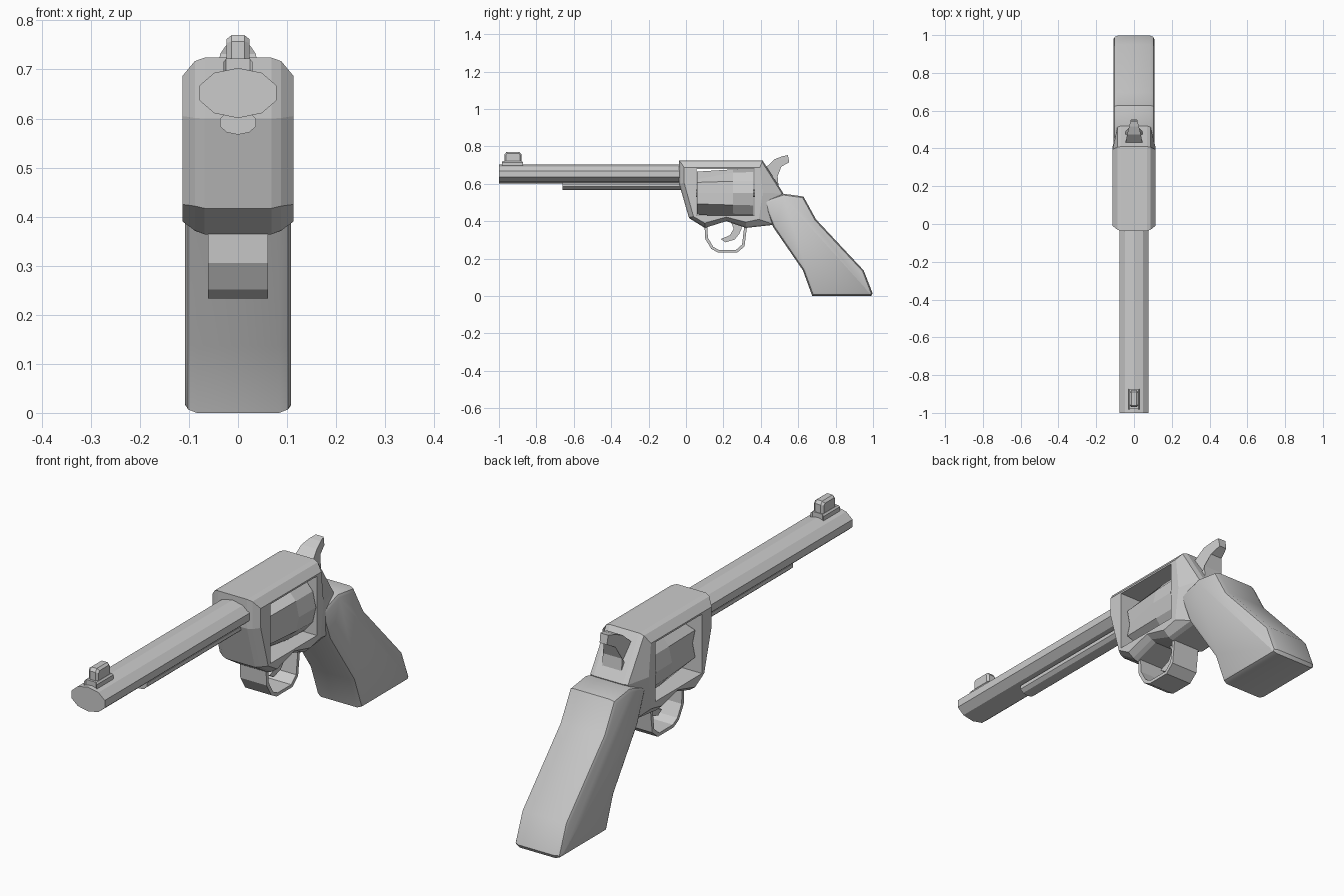
import bpy, bmesh, math
from mathutils import Vector

if "Cube" in bpy.data.objects:
    bpy.data.objects.remove(bpy.data.objects["Cube"])


def finish(name, bm, smooth=None):
    bmesh.ops.recalc_face_normals(bm, faces=bm.faces)
    me = bpy.data.meshes.new(name)
    bm.to_mesh(me)
    bm.free()
    ob = bpy.data.objects.new(name, me)
    bpy.context.collection.objects.link(ob)
    if smooth:
        bpy.ops.object.select_all(action='DESELECT')
        ob.select_set(True)
        bpy.context.view_layer.objects.active = ob
        bpy.ops.object.shade_smooth_by_angle(angle=math.radians(smooth))
    return ob


def loft(name, rings, smooth=None):
    """Join equal-length rings of 3D points and cap both ends."""
    bm = bmesh.new()
    vs = [[bm.verts.new(p) for p in r] for r in rings]
    n = len(vs[0])
    for a, b in zip(vs, vs[1:]):
        for i in range(n):
            j = (i + 1) % n
            bm.faces.new((a[i], a[j], b[j], b[i]))
    bm.faces.new(vs[0])
    bm.faces.new(vs[-1])
    return finish(name, bm, smooth)


def slab(name, layers, smooth=None):
    """Mirror side profiles [(half width, yz points)], outermost first, across x."""
    left = [[(-x, y, z) for y, z in pts] for x, pts in layers]
    right = [[(x, y, z) for y, z in pts] for x, pts in reversed(layers)]
    return loft(name, left + right, smooth)


def inset(pts, d):
    """Offset a closed outline inwards by d."""
    n = len(pts)
    area = sum(pts[i - 1][0] * pts[i][1] - pts[i][0] * pts[i - 1][1] for i in range(n))
    s = 1 if area > 0 else -1
    out = []
    for i in range(n):
        p = Vector(pts[i])
        e1 = (p - Vector(pts[i - 1])).normalized()
        e2 = (Vector(pts[(i + 1) % n]) - p).normalized()
        n1, n2 = Vector((-e1.y, e1.x)) * s, Vector((-e2.y, e2.x)) * s
        out.append(tuple(p + (n1 + n2) * d / (1 + n1.dot(n2))))
    return out


def oval(y, zc, rx, rz, n, dips=1.0):
    """Ring around the y axis; every second vertex is scaled by dips."""
    ring = []
    for i in range(n):
        a = math.pi / 2 + 2 * math.pi * i / n
        k = dips if i % 2 else 1.0
        ring.append((rx * k * math.cos(a), y, zc + rz * k * math.sin(a)))
    return ring


def box(y0, y1, z0, z1):
    return [(y0, z0), (y1, z0), (y1, z1), (y0, z1)]


# barrel and the rod beneath it
loft("barrel", [oval(y, 0.652, 0.082, 0.051, 10) for y in (-1.0, 0.02)])
loft("ejector_rod", [oval(y, 0.592, 0.039, 0.025, 10) for y in (-0.66, 0.02)])

# front sight: foot and blade
slab("sight_base", [(0.03, box(-0.985, -0.872, 0.69, 0.715)),
                    (0.024, box(-0.98, -0.877, 0.69, 0.722))])
blade = [(-0.97, 0.71), (-0.97, 0.757), (-0.96, 0.77), (-0.89, 0.77), (-0.88, 0.757), (-0.88, 0.71)]
slab("sight_blade", [(0.023, inset(blade, 0.008)), (0.013, blade)])

# frame: sides swell out to a rim around the open window
outline = [(-0.037, 0.724), (0.41, 0.724), (0.52, 0.55), (0.465, 0.38), (0.32, 0.364),
           (0.215, 0.40), (0.10, 0.364), (0.016, 0.417), (-0.037, 0.60)]
rim = [(-0.01, 0.687), (0.395, 0.687), (0.41, 0.55), (0.39, 0.41), (0.32, 0.395),
       (0.215, 0.422), (0.10, 0.39), (0.04, 0.425), (-0.01, 0.605)]
frame = slab("frame", [(0.113, rim), (0.088, inset(outline, 0.007)), (0.068, outline)])
cutter = slab("window_cutter", [(0.3, box(0.055, 0.365, 0.43, 0.68))])
cutter.hide_render = True
cutter.hide_set(True)
mod = frame.modifiers.new("window", 'BOOLEAN')
mod.operation = 'DIFFERENCE'
mod.solver = 'EXACT'
mod.object = cutter

# fluted cylinder and its axle
loft("cylinder", [oval(0.06, 0.55, 0.098, 0.115, 12, 0.74),
                  oval(0.25, 0.55, 0.11, 0.127, 12),
                  oval(0.36, 0.55, 0.112, 0.13, 12)])
loft("cylinder_axle", [oval(y, 0.55, 0.02, 0.02, 8) for y in (0.04, 0.38)])

# grip with rounded edges
grip = [(0.41, 0.51), (0.52, 0.547), (0.628, 0.532), (0.695, 0.41), (0.95, 0.137),
        (0.998, 0.014), (0.99, 0.0), (0.675, 0.0), (0.625, 0.137), (0.465, 0.37)]
slab("grip", [(0.108, inset(grip, 0.018)), (0.102, inset(grip, 0.007)), (0.084, grip)], 35)

# hammer, narrowing towards the spur
spur = [(0.43, 0.69), (0.475, 0.732), (0.515, 0.747), (0.545, 0.753), (0.552, 0.715),
        (0.51, 0.692), (0.49, 0.64), (0.495, 0.585), (0.43, 0.56)]
rings = []
for s in (-1, 1):
    rings.append([(s * (0.045 - 0.028 * max(0, min(1, (y - 0.44) / 0.11)) * (z > 0.66)), y, z)
                  for y, z in spur])
loft("hammer", rings)

# trigger guard strap
guard = [(0.098, 0.39), (0.103, 0.305), (0.135, 0.252), (0.17, 0.233), (0.275, 0.233),
         (0.313, 0.265), (0.327, 0.38)]
inner = [(0.2125 + (y - 0.2125) * 0.87, 0.38 + (z - 0.38) * 0.91) for y, z in guard]
slab("trigger_guard", [(0.0615, guard + inner[::-1])])

# trigger
slab("trigger", [(0.018, [(0.235, 0.41), (0.255, 0.36), (0.235, 0.325), (0.185, 0.304),
                          (0.212, 0.287), (0.26, 0.302), (0.285, 0.333), (0.297, 0.36),
                          (0.30, 0.41)])])
